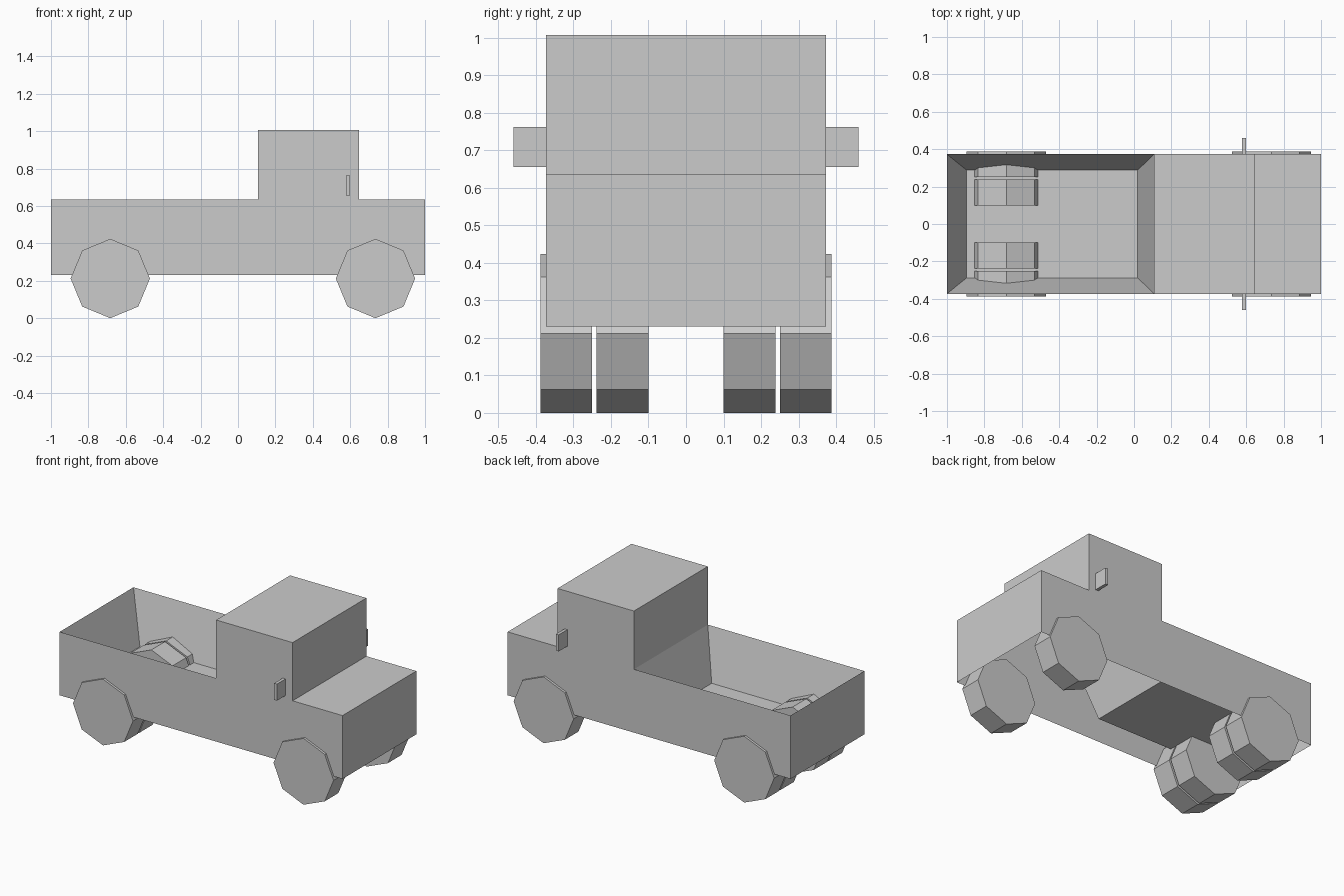
import bpy
import bmesh
import math

if "Cube" in bpy.data.objects:
    bpy.data.objects.remove(bpy.data.objects["Cube"], do_unlink=True)

# One plain grey for everything
grey = bpy.data.materials.new("plain_grey")
grey.use_nodes = True
colour = (0.6, 0.6, 0.6, 1)
grey.diffuse_color = colour
grey.node_tree.nodes["Principled BSDF"].inputs["Base Color"].default_value = colour


def add_object(name, bm):
    mesh = bpy.data.meshes.new(name)
    bm.to_mesh(mesh)
    bm.free()
    mesh.materials.append(grey)
    obj = bpy.data.objects.new(name, mesh)
    bpy.context.collection.objects.link(obj)
    return obj


# Truck body: a thin shell swept across y from its side profile, open underneath
HALF_WIDTH = 0.373
profile = [(-1, 0.23), (1, 0.23), (1, 0.635), (0.647, 0.635),
           (0.647, 1.007), (0.107, 1.007), (0.107, 0.635), (-1, 0.635)]
bm = bmesh.new()
near = [bm.verts.new((x, -HALF_WIDTH, z)) for x, z in profile]
far = [bm.verts.new((x, HALF_WIDTH, z)) for x, z in profile]
bm.faces.new(near)
bm.faces.new(far[::-1])
strips = []
for i in range(1, len(profile)):
    j = (i + 1) % len(profile)
    strips.append(bm.faces.new((near[j], near[i], far[i], far[j])))

# Cargo bed: sink the rear deck to a smaller floor, leaving sloping walls
floor = strips[5]
bmesh.ops.inset_individual(bm, faces=[floor], thickness=0.08)
for v in floor.verts:
    v.co.x = 0.02 if v.co.x > -0.5 else -0.895
    v.co.y = math.copysign(0.288, v.co.y)
    v.co.z = 0.316
bm.normal_update()
add_object("truck_body", bm)


# Eight-sided wheels standing on a corner
def add_wheel(name, x, y):
    bm = bmesh.new()
    bmesh.ops.create_cone(bm, cap_ends=True, segments=8,
                          radius1=0.212, radius2=0.212, depth=0.138)
    wheel = add_object(name, bm)
    wheel.rotation_euler.x = math.pi / 2
    wheel.location = (x, y, 0.212)


# Wing mirrors, thin upright plates
def add_mirror(name, y):
    bm = bmesh.new()
    bmesh.ops.create_cube(bm, size=1)
    mirror = add_object(name, bm)
    mirror.scale = (0.02, 0.088, 0.106)
    mirror.location = (0.588, y, 0.709)


for side, s in (("near", -1), ("far", 1)):
    add_wheel(f"{side}_front_wheel", 0.735, s * 0.319)
    add_wheel(f"{side}_rear_outer_wheel", -0.683, s * 0.319)
    add_wheel(f"{side}_rear_inner_wheel", -0.683, s * 0.169)
    add_mirror(f"{side}_wing_mirror", s * 0.416)
